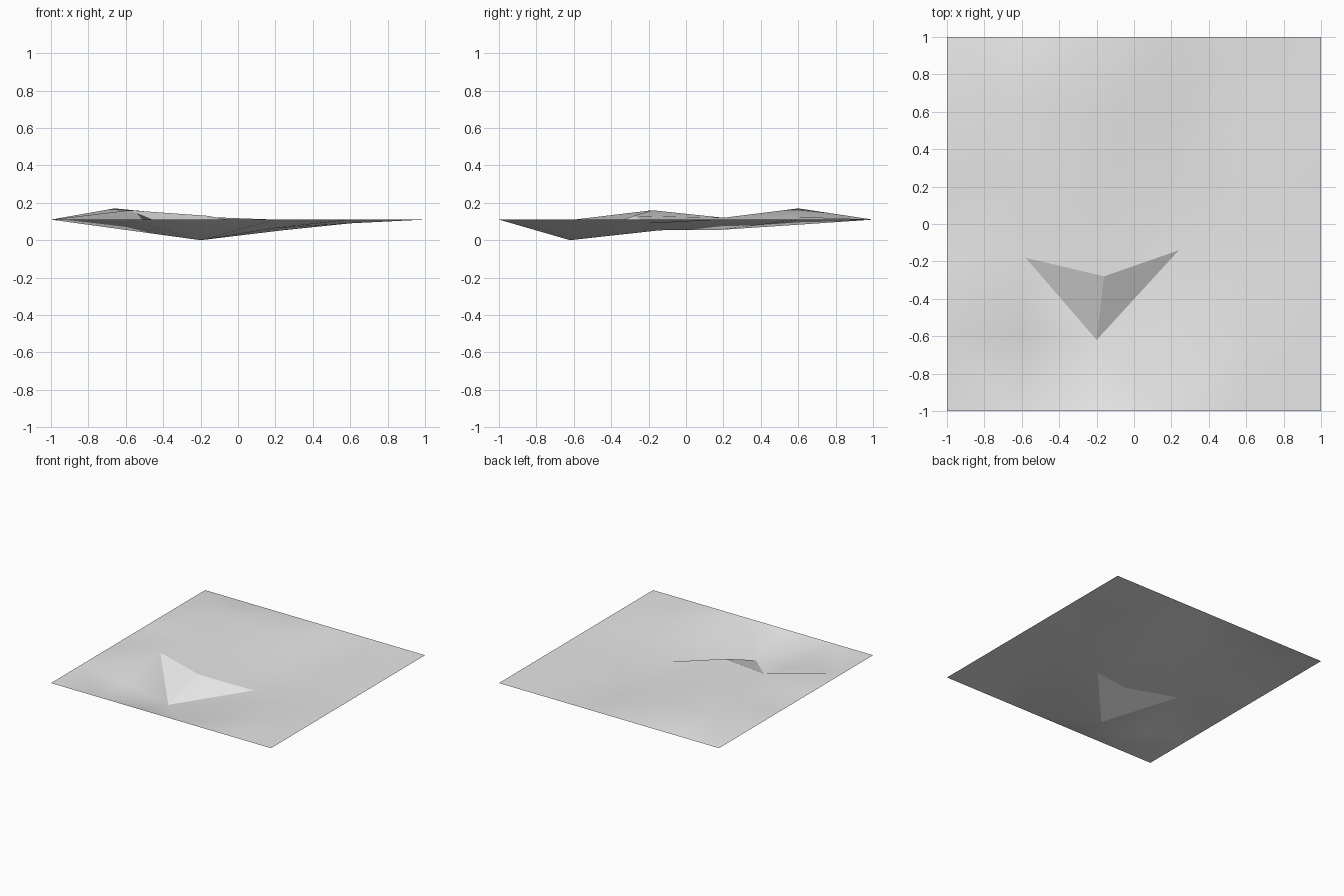
import bpy
import bmesh
import math

cube = bpy.data.objects.get("Cube")
if cube:
    bpy.data.objects.remove(cube, do_unlink=True)

CELLS = 5
STEP = 2 / CELLS
RIM = 0.11

# Inner heights, rows from front to back, columns from -x to +x
HEIGHTS = [
    [0.055, 0.0, 0.065, 0.11],
    [0.16, 0.13, 0.053, 0.09],
    [0.115, 0.12, 0.055, 0.11],
    [0.17, 0.125, 0.084, 0.108],
]
# Sideways nudges of a few inner points (column, row)
NUDGES = {
    (1, 1): (0, 0), (2, 1): (0, -0.02),
    (1, 2): (0.02, 0.02), (2, 2): (0.04, -0.08), (3, 2): (0.04, 0.06),
    (2, 3): (-0.02, 0), (3, 3): (-0.02, -0.02),
    (1, 4): (-0.06, 0), (3, 4): (-0.02, 0.02),
}
# Cells split from back left to front right; the rest split the other way
BACK_SPLIT = {(0, 0), (2, 0), (1, 1), (1, 3), (0, 4), (4, 4)}

# Terrain sheet
bm = bmesh.new()
grid = {}
for row in range(CELLS + 1):
    for col in range(CELLS + 1):
        inner = 0 < row < CELLS and 0 < col < CELLS
        z = HEIGHTS[row - 1][col - 1] if inner else RIM
        dx, dy = NUDGES.get((col, row), (0, 0))
        grid[col, row] = bm.verts.new((-1 + col * STEP + dx, -1 + row * STEP + dy, z))

for row in range(CELLS):
    for col in range(CELLS):
        a, b = grid[col, row], grid[col + 1, row]
        c, d = grid[col + 1, row + 1], grid[col, row + 1]
        if (col, row) in BACK_SPLIT:
            bm.faces.new((a, b, d))
            bm.faces.new((b, c, d))
        else:
            bm.faces.new((a, b, c))
            bm.faces.new((a, c, d))

mesh = bpy.data.meshes.new("terrain_sheet")
bm.to_mesh(mesh)
bm.free()
terrain = bpy.data.objects.new("terrain_sheet", mesh)
bpy.context.collection.objects.link(terrain)

# Plain grey surface
grey = bpy.data.materials.new("light_grey")
grey.use_nodes = True
colour = (0.8, 0.8, 0.8, 1)
grey.diffuse_color = colour
grey.node_tree.nodes["Principled BSDF"].inputs["Base Color"].default_value = colour
mesh.materials.append(grey)

# Soft slopes, with the steep faces of the hollow kept flat
bpy.ops.object.select_all(action="DESELECT")
terrain.select_set(True)
bpy.context.view_layer.objects.active = terrain
bpy.ops.object.shade_smooth_by_angle(angle=math.radians(28))
for face in mesh.polygons:
    if face.normal.z < math.cos(math.radians(19)):
        face.use_smooth = False
